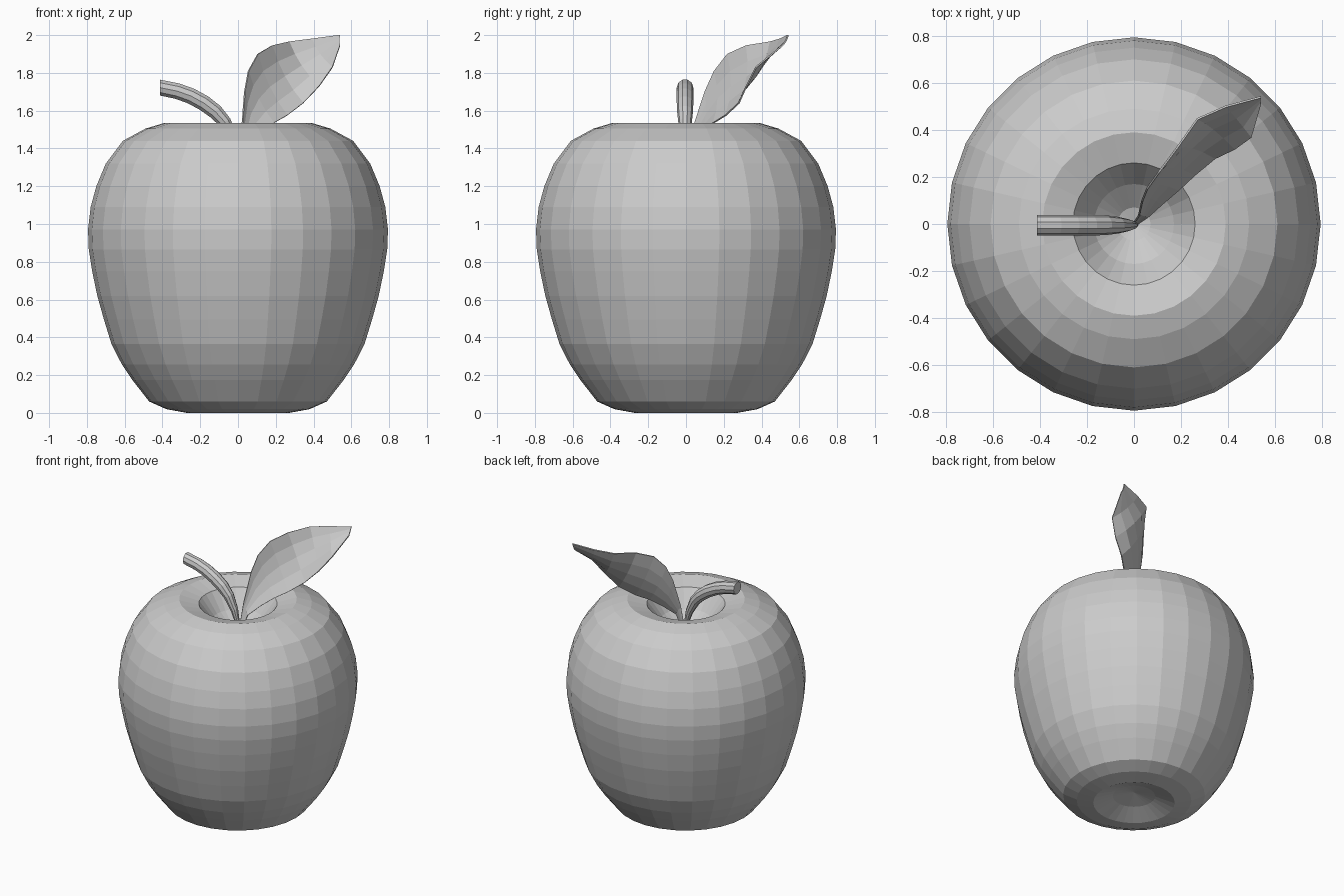
import bpy, math
from mathutils import Vector

if "Cube" in bpy.data.objects:
    bpy.data.objects.remove(bpy.data.objects["Cube"])


def make_object(name, verts, faces):
    mesh = bpy.data.meshes.new(name)
    mesh.from_pydata([tuple(v) for v in verts], [], faces)
    mesh.update()
    ob = bpy.data.objects.new(name, mesh)
    bpy.context.collection.objects.link(ob)
    return ob


def skin_rings(rings, start=None, end=None):
    """Join equal closed rings; cap ends with a pole point or an n-gon."""
    n = len(rings[0])
    verts = [v for ring in rings for v in ring]
    faces = []
    for k in range(len(rings) - 1):
        for i in range(n):
            j = (i + 1) % n
            faces.append((k * n + i, k * n + j, (k + 1) * n + j, (k + 1) * n + i))
    for pole, base, flip in ((start, 0, True), (end, (len(rings) - 1) * n, False)):
        if pole is None:
            loop = [base + i for i in range(n)]
            faces.append(tuple(reversed(loop)) if flip else tuple(loop))
        else:
            verts.append(pole)
            p = len(verts) - 1
            for i in range(n):
                a, b = base + i, base + (i + 1) % n
                faces.append((b, a, p) if flip else (a, b, p))
    return verts, faces


# Fruit body: lathe profile (radius, z) from bottom dimple to stem hollow
profile = [(.14, .05), (.27, 0), (.38, .02), (.47, .06), (.56, .175), (.615, .257),
           (.67, .365), (.71, .495), (.745, .62), (.772, .75), (.79, .865),
           (.794, .97), (.78, 1.09), (.75, 1.2), (.70, 1.32), (.61, 1.44),
           (.49, 1.505), (.39, 1.535), (.26, 1.5), (.17, 1.38), (.07, 1.3)]
SIDES = 28
rings = [[(r * math.cos(math.tau * i / SIDES), r * math.sin(math.tau * i / SIDES), z)
          for i in range(SIDES)] for r, z in profile]
make_object("apple_body", *skin_rings(rings, (0, 0, .08), (0, 0, 1.28)))

# Stem: tapered tube bending left, points are (x, z, radius)
path = [(.005, 1.27, .012), (0, 1.36, .016), (-.025, 1.45, .026), (-.07, 1.54, .036),
        (-.12, 1.595, .042), (-.18, 1.64, .044), (-.25, 1.678, .044),
        (-.32, 1.703, .044), (-.412, 1.722, .044)]
rings = []
for k, (x, z, r) in enumerate(path):
    a, b = path[max(k - 1, 0)], path[min(k + 1, len(path) - 1)]
    t = Vector((b[0] - a[0], 0, b[1] - a[1])).normalized()
    if k == len(path) - 1:
        t = Vector((-1, 0, 0))
    side = Vector((0, 1, 0))
    up = t.cross(side)
    rings.append([Vector((x, -.005, z)) + r * (math.cos(math.tau * i / 10) * up.cross(t)
                  + math.sin(math.tau * i / 10) * -up) for i in range(10)])
make_object("stem", *skin_rings(rings))

# Leaf: strip between upper-left and lower-right edges, sagging backwards
left = [(0, .005, 1.29), (.02, .035, 1.5), (.035, .10, 1.70), (.055, .15, 1.81),
        (.105, .22, 1.90), (.18, .32, 1.945), (.27, .447, 1.965), (.39, .50, 1.98),
        (.54, .54, 2.0)]
right = [(.015, 0, 1.29), (.06, .03, 1.42), (.12, .085, 1.48), (.19, .145, 1.535),
         (.26, .21, 1.575), (.345, .28, 1.64), (.43, .32, 1.73), (.50, .37, 1.83),
         (.54, .51, 1.945)]
back = Vector((-.49, .79, -.37))
ACROSS = 4
verts = []
for a, b in zip(left, right):
    a, b = Vector(a), Vector(b)
    for i in range(ACROSS + 1):
        s = i / ACROSS
        verts.append(a.lerp(b, s) + back * (.09 * (b - a).length * 4 * s * (1 - s)))
w = ACROSS + 1
faces = [(k * w + i, (k + 1) * w + i, (k + 1) * w + i + 1, k * w + i + 1)
         for k in range(len(left) - 1) for i in range(ACROSS)]
leaf = make_object("leaf", verts, faces)
solid = leaf.modifiers.new("thickness", 'SOLIDIFY')
solid.thickness = .008
solid.offset = 0
